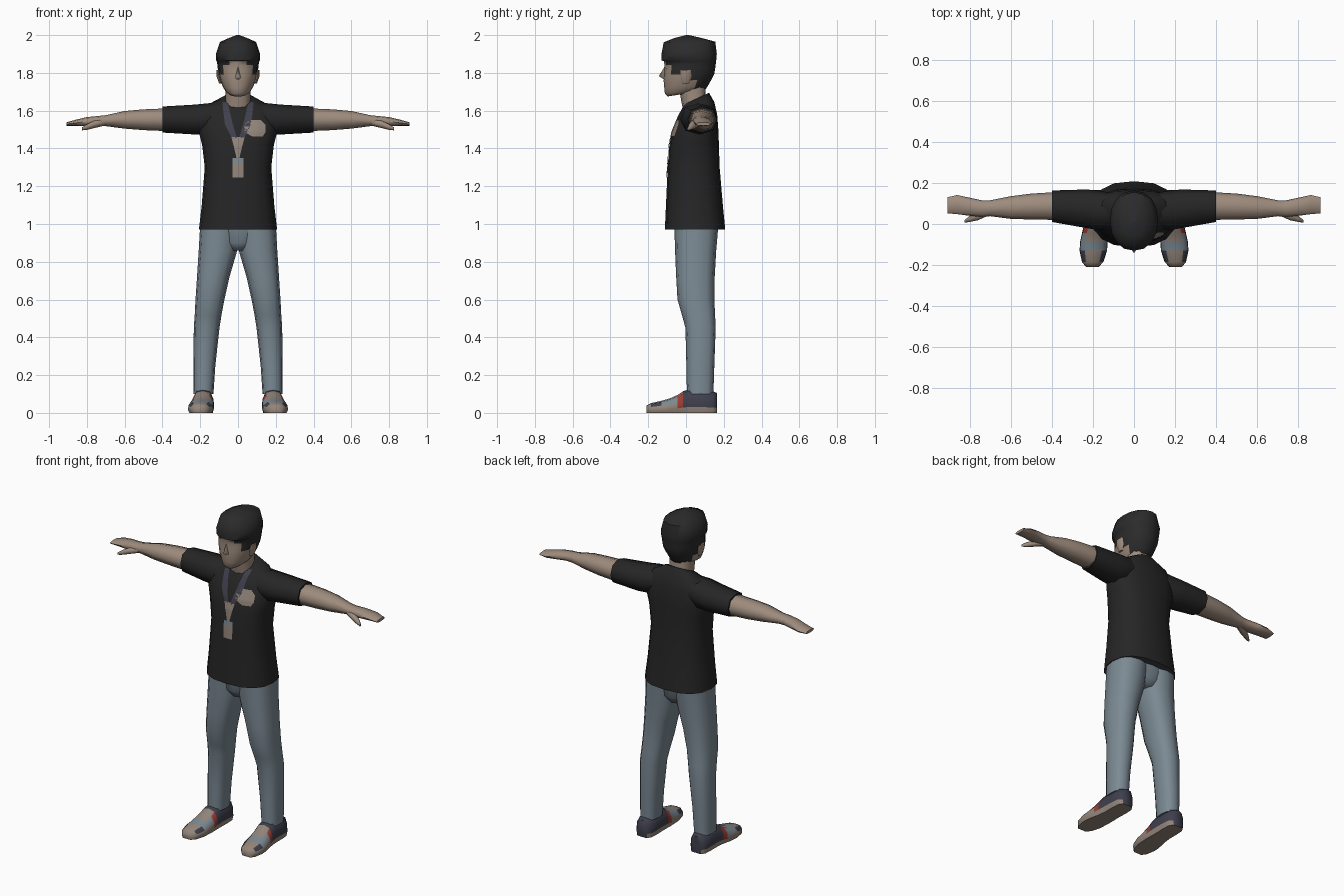
import bpy, bmesh, math
from mathutils import Vector
from mathutils.bvhtree import BVHTree


def material(name, rgb):
    m = bpy.data.materials.new(name)
    m.diffuse_color = (*rgb, 1)
    return m


SKIN = material("skin", (0.34, 0.26, 0.205))
BLACK = material("black cloth", (0.019, 0.019, 0.019))
HAIR = material("dark hair", (0.024, 0.024, 0.024))
DENIM = material("denim", (0.20, 0.255, 0.295))
NAVY = material("navy", (0.048, 0.05, 0.072))
TAN = material("tan rubber", (0.29, 0.235, 0.195))
RED = material("red", (0.33, 0.045, 0.035))


def finish(name, bm, mats, rule=None, angle=60):
    bmesh.ops.recalc_face_normals(bm, faces=bm.faces)
    bm.normal_update()
    if rule:
        for f in bm.faces:
            f.material_index = rule(f.calc_center_median(), f.normal)
    me = bpy.data.meshes.new(name)
    bm.to_mesh(me)
    ob = bpy.data.objects.new(name, me)
    bpy.context.collection.objects.link(ob)
    for m in mats:
        me.materials.append(m)
    bpy.ops.object.select_all(action='DESELECT')
    ob.select_set(True)
    bpy.context.view_layer.objects.active = ob
    bpy.ops.object.shade_smooth_by_angle(angle=math.radians(angle))
    return ob


def loft(rings):
    """Skin a list of equal-length point rings and cap both ends."""
    bm = bmesh.new()
    loops = [[bm.verts.new(p) for p in r] for r in rings]
    n = len(loops[0])
    for a, b in zip(loops, loops[1:]):
        for i in range(n):
            j = (i + 1) % n
            bm.faces.new((a[i], a[j], b[j], b[i]))
    bm.faces.new(loops[0])
    bm.faces.new(loops[-1])
    return bm


def unit_ring(n, power):
    pts = []
    for i in range(n):
        a = 2 * math.pi * i / n
        c, s = math.cos(a), math.sin(a)
        pts.append((math.copysign(abs(c) ** power, c) if abs(c) > 1e-6 else 0,
                    math.copysign(abs(s) ** power, s) if abs(s) > 1e-6 else 0))
    return pts


def z_ring(zf, zb, x0, x1, yf, yb, n=12, power=0.8, side=1):
    """Upright section; zf and zb are its heights at the front and back."""
    return [(side * ((x0 + x1) / 2 + c * (x1 - x0) / 2),
             (yf + yb) / 2 + s * (yb - yf) / 2,
             (zf + zb) / 2 + s * (zb - zf) / 2) for c, s in unit_ring(n, power)]


def x_ring(x, z0, z1, y0, y1, side, n=8, power=0.85):
    return [(side * x, (y0 + y1) / 2 + c * (y1 - y0) / 2,
             (z0 + z1) / 2 + s * (z1 - z0) / 2) for c, s in unit_ring(n, power)]


# Shirt body, with a navy inside seen at the hem
shirt_sections = [
    (0.97, 0.97, 0.207, -0.112, 0.208), (1.10, 1.10, 0.192, -0.106, 0.195),
    (1.30, 1.30, 0.176, -0.097, 0.178), (1.42, 1.42, 0.19, -0.088, 0.174),
    (1.49, 1.49, 0.208, -0.074, 0.172), (1.57, 1.58, 0.205, -0.042, 0.165),
    (1.615, 1.645, 0.16, -0.018, 0.15), (1.635, 1.695, 0.077, -0.005, 0.122)]
shirt = loft([z_ring(a, b, -h, h, f, k, 16) for a, b, h, f, k in shirt_sections])
shirt_tree_mesh = shirt.copy()
bmesh.ops.recalc_face_normals(shirt_tree_mesh, faces=shirt_tree_mesh.faces)
tree = BVHTree.FromBMesh(shirt_tree_mesh)
finish("shirt", shirt, [BLACK, NAVY], lambda c, n: int(n.z < -0.9 and c.z < 1))

# Neck
finish("neck", loft([z_ring(1.58, 1.60, -0.07, 0.07, -0.01, 0.115),
                     z_ring(1.65, 1.68, -0.066, 0.066, -0.025, 0.105),
                     z_ring(1.74, 1.75, -0.068, 0.068, -0.04, 0.1)]), [SKIN])

# Head: face and hair share one surface
head_sections = [
    (1.675, 1.70, 0.045, -0.098, 0.06), (1.69, 1.715, 0.066, -0.112, 0.105),
    (1.72, 1.735, 0.081, -0.115, 0.118), (1.755, 1.765, 0.094, -0.118, 0.135),
    (1.79, 1.795, 0.103, -0.117, 0.15), (1.82, 1.82, 0.107, -0.114, 0.154),
    (1.842, 1.842, 0.109, -0.114, 0.157), (1.862, 1.862, 0.113, -0.117, 0.159),
    (1.866, 1.866, 0.116, -0.13, 0.16), (1.90, 1.90, 0.117, -0.13, 0.163),
    (1.962, 1.965, 0.096, -0.118, 0.155), (1.985, 1.983, 0.05, -0.06, 0.09),
    (2.0, 2.0, 0.008, 0.0, 0.016)]


def hair_rule(c, n):
    return int(c.z > 1.864 or (c.y > 0.035 and c.z > 1.705)
               or (c.y > -0.07 and c.z > 1.805) or (abs(c.x) > 0.06 and c.z > 1.845))


finish("head", loft([z_ring(a, b, -h, h, f, k, 16, 0.92)
                     for a, b, h, f, k in head_sections]), [SKIN, HAIR], hair_rule)

# Nose
nose = bmesh.new()
tip, base = nose.verts.new((0, -0.144, 1.783)), nose.verts.new((0, -0.112, 1.762))
top = nose.verts.new((0, -0.112, 1.835))
wings = [nose.verts.new((s * 0.02, -0.108, 1.768)) for s in (-1, 1)]
for w in wings:
    nose.faces.new((tip, w, top))
    nose.faces.new((tip, w, base))
finish("nose", nose, [SKIN], angle=80)

# Hips
finish("hips", loft([z_ring(0.86, 0.86, -0.05, 0.05, -0.03, 0.13),
                     z_ring(0.90, 0.90, -0.14, 0.14, -0.053, 0.155),
                     z_ring(1.0, 1.0, -0.195, 0.195, -0.06, 0.17)]), [DENIM])

leg_sections = [  # z, inner x, outer x, front y, back y
    (0.10, 0.130, 0.236, 0.005, 0.145), (0.25, 0.120, 0.236, 0.002, 0.150),
    (0.45, 0.098, 0.234, -0.003, 0.157), (0.52, 0.087, 0.229, -0.022, 0.154),
    (0.60, 0.072, 0.225, -0.045, 0.150), (0.72, 0.045, 0.217, -0.052, 0.152),
    (0.86, 0.004, 0.208, -0.058, 0.160), (1.0, -0.01, 0.200, -0.062, 0.172)]
sleeve_sections = [  # x, bottom z, top z, front y, back y
    (0.10, 1.50, 1.645, -0.01, 0.15), (0.17, 1.475, 1.638, -0.03, 0.162),
    (0.23, 1.474, 1.632, -0.02, 0.168), (0.40, 1.484, 1.622, 0.01, 0.163)]
arm_sections = [
    (0.38, 1.492, 1.612, 0.02, 0.155), (0.50, 1.497, 1.607, 0.022, 0.148),
    (0.60, 1.505, 1.598, 0.025, 0.135), (0.70, 1.518, 1.576, 0.038, 0.115),
    (0.74, 1.520, 1.572, 0.035, 0.115), (0.80, 1.518, 1.566, 0.04, 0.128),
    (0.86, 1.518, 1.552, 0.048, 0.141), (0.908, 1.520, 1.538, 0.052, 0.130)]
thumb_sections = [
    (0.71, 1.520, 1.560, 0.04, 0.09), (0.76, 1.508, 1.548, 0.018, 0.065),
    (0.80, 1.498, 1.528, 0.010, 0.040), (0.825, 1.496, 1.512, 0.006, 0.018)]
shoe_sections = [  # y, centre x, half width, top z
    (-0.21, 0.203, 0.030, 0.038), (-0.185, 0.201, 0.052, 0.052),
    (-0.13, 0.198, 0.067, 0.064), (-0.085, 0.195, 0.067, 0.077),
    (-0.045, 0.190, 0.063, 0.095), (-0.015, 0.187, 0.059, 0.115),
    (0.03, 0.185, 0.056, 0.128), (0.09, 0.184, 0.057, 0.122),
    (0.14, 0.184, 0.054, 0.115), (0.165, 0.184, 0.036, 0.105)]
shoe_outline = [(-0.88, 0), (-1, 0.25), (-0.96, 0.6), (-0.62, 0.92), (0, 1),
                (0.62, 0.92), (0.96, 0.6), (1, 0.25), (0.88, 0)]


def shoe_rule(c, n):
    """0 tan, 1 navy, 2 denim blue, 3 red."""
    if n.z < -0.5 or c.z < 0.044:
        return 0
    across = abs(abs(c.x) - 0.192)
    if c.y > -0.015:
        return 1
    if -0.045 < c.y and across > 0.03:
        return 3
    if c.y < -0.13:
        return 1 if across > 0.03 else 0
    return 2 if across > 0.03 or c.y < -0.085 else 0


for side, label in ((1, "left"), (-1, "right")):
    # Trouser leg
    finish(label + "_leg", loft([z_ring(z, z, a, b, f, k, 12, 0.8, side)
                                 for z, a, b, f, k in leg_sections]), [DENIM])
    # Sleeve, arm with hand, thumb
    for part, secs, mat in (("sleeve", sleeve_sections, BLACK),
                            ("arm", arm_sections, SKIN),
                            ("thumb", thumb_sections, SKIN)):
        finish(f"{label}_{part}", loft([x_ring(*s, side) for s in secs]), [mat])
    # Ear
    finish(label + "_ear", loft([
        z_ring(1.745, 1.745, 0.085, 0.100, -0.02, 0.015, 8, 1, side),
        z_ring(1.78, 1.78, 0.09, 0.113, -0.03, 0.03, 8, 1, side),
        z_ring(1.815, 1.815, 0.095, 0.114, -0.028, 0.028, 8, 1, side)]), [SKIN])
    # Shoe
    rings = []
    for y, cx, hw, h in shoe_sections:
        rings.append([(side * (cx + u * hw), y, min(v * h, 0.045) if v == 0.25
                       else max(v * h, 0.02 if v else 0)) for u, v in shoe_outline])
    finish(label + "_shoe", loft(rings), [TAN, NAVY, DENIM, RED], shoe_rule)


def plate(name, mat, rows, across=4, steps=8):
    """Thin patch draped on the shirt front; rows are (left x, right x, z)."""
    bm = bmesh.new()
    grid = []
    for (a0, b0, z0), (a1, b1, z1) in zip(rows, rows[1:]):
        for i in range(steps + 1):
            t = i / steps
            a, b, z = a0 + (a1 - a0) * t, b0 + (b1 - b0) * t, z0 + (z1 - z0) * t
            line = []
            for k in range(across + 1):
                x = a + (b - a) * k / across
                hit = tree.ray_cast(Vector((x, -1, z)), Vector((0, 1, 0)))[0]
                line.append(bm.verts.new((x, (hit.y if hit else 0) - 0.004, z)))
            grid.append(line)
    for r, s in zip(grid, grid[1:]):
        for k in range(across):
            bm.faces.new((r[k], r[k + 1], s[k + 1], s[k]))
    bmesh.ops.remove_doubles(bm, verts=bm.verts, dist=1e-5)
    finish(name, bm, [mat])


# Lanyard straps, clip, badge card and chest patch
for s, label in ((1, "left"), (-1, "right")):
    plate(label + "_strap", NAVY, [sorted((s * 0.055, s * 0.083)) + [1.645],
                                   sorted((s * 0.028, s * 0.07)) + [1.53],
                                   sorted((s * 0.004, s * 0.03)) + [1.45]])
plate("lanyard_clip", TAN, [(-0.035, 0.035, 1.46), (-0.022, 0.022, 1.41),
                            (-0.008, 0.008, 1.35)])
plate("badge_card", TAN, [(-0.03, 0.03, 1.325), (-0.03, 0.03, 1.245)])
plate("badge_header", DENIM, [(-0.03, 0.03, 1.35), (-0.03, 0.03, 1.325)])
plate("chest_patch", TAN, [(0.06, 0.12, 1.55), (0.035, 0.145, 1.525),
                           (0.035, 0.145, 1.485), (0.08, 0.13, 1.462)])
